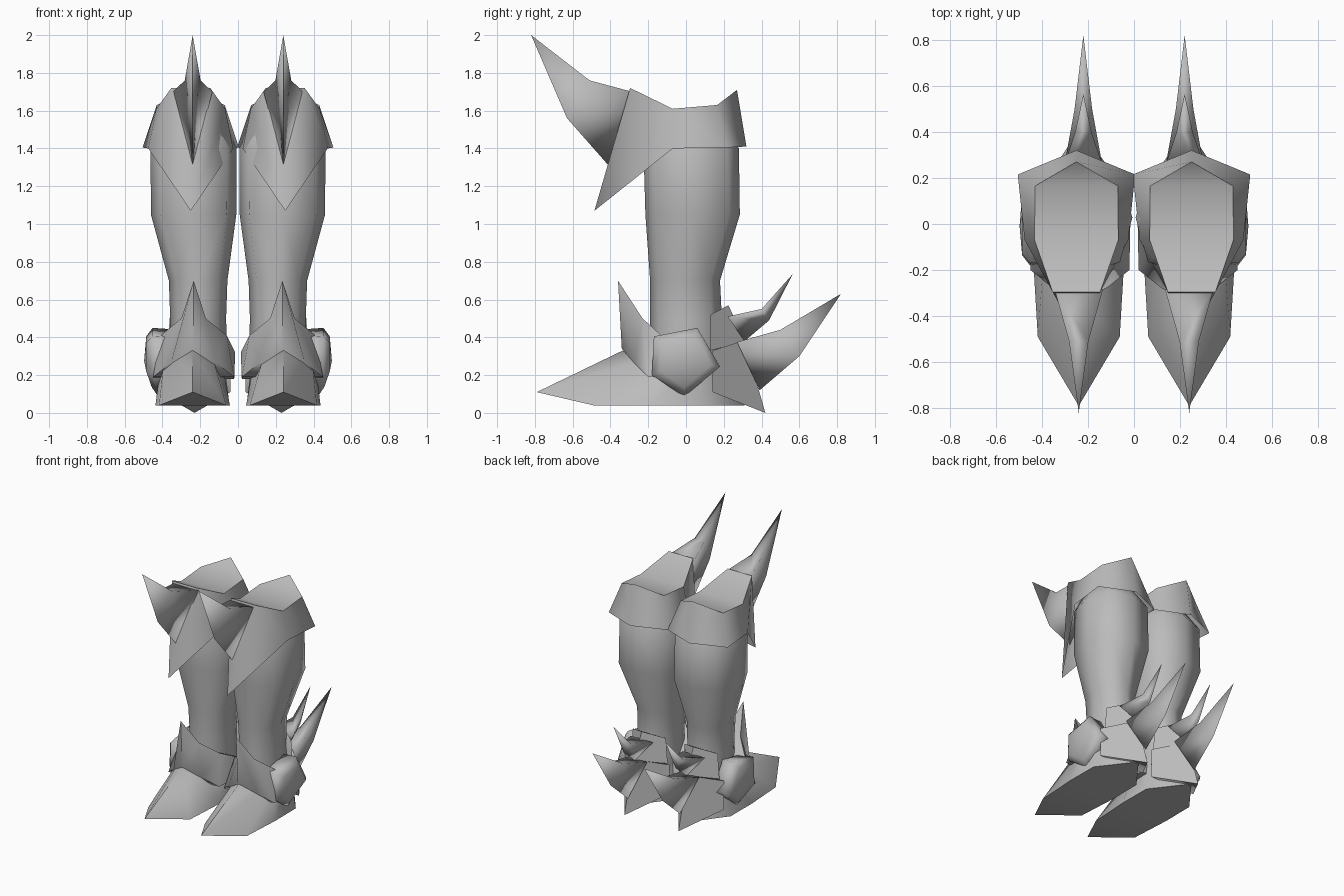
import bpy, bmesh, math

if "Cube" in bpy.data.objects:
    bpy.data.objects.remove(bpy.data.objects["Cube"])

steel = bpy.data.materials.new("steel_grey")
steel.diffuse_color = (0.5, 0.5, 0.5, 1)
steel.use_nodes = True
steel.node_tree.nodes["Principled BSDF"].inputs["Base Color"].default_value = steel.diffuse_color


def finish(name, bm, angle):
    """Turn a bmesh into a smooth-by-angle object, mirrored to the other boot."""
    bmesh.ops.remove_doubles(bm, verts=bm.verts[:], dist=0.0005)
    bmesh.ops.recalc_face_normals(bm, faces=bm.faces[:])
    me = bpy.data.meshes.new(name)
    bm.to_mesh(me)
    bm.free()
    me.materials.append(steel)
    ob = bpy.data.objects.new(name, me)
    bpy.context.collection.objects.link(ob)
    bpy.ops.object.select_all(action='DESELECT')
    ob.select_set(True)
    bpy.context.view_layer.objects.active = ob
    bpy.ops.object.shade_smooth_by_angle(angle=math.radians(angle))
    mod = ob.modifiers.new("other_boot", 'MIRROR')
    mod.use_mirror_merge = False
    return ob


def add_face(bm, pts):
    """Add a face, skipping repeated corners."""
    out = []
    for p in pts:
        if all((q.co - p.co).length > 0.0005 for q in out):
            out.append(p)
    if len(out) > 2:
        bm.faces.new([bm.verts.new(p.co) for p in out])


def sym_loft(name, cx, rows, caps=(True, True), angle=75):
    """Loft half outlines (x offset, y, z), each reflected about x = cx."""
    bm = bmesh.new()
    tmp = bmesh.new()
    R = [[tmp.verts.new((cx + x, y, z)) for x, y, z in r] for r in rows]
    L = [[tmp.verts.new((cx - x, y, z)) for x, y, z in r] for r in rows]
    n = len(rows[0])
    for a in range(len(rows) - 1):
        b = a + 1
        for i in range(n - 1):
            add_face(bm, [R[a][i], R[a][i + 1], R[b][i + 1], R[b][i]])
            add_face(bm, [L[a][i + 1], L[a][i], L[b][i], L[b][i + 1]])
        for i in (0, n - 1):
            add_face(bm, [R[a][i], L[a][i], L[b][i], R[b][i]])
    for flag, k in zip(caps, (0, -1)):
        if flag:
            for i in range(n - 1):
                add_face(bm, [R[k][i], R[k][i + 1], L[k][i + 1], L[k][i]])
    tmp.free()
    return finish(name, bm, angle)


def spike(name, cx, base, mid, tip):
    """Three-sided horn; base and mid are (half width, top y, z, keel y, z)."""
    rows = [[(w, ty, tz), (0, ky, kz)] for w, ty, tz, ky, kz in (base, mid)]
    rows.append([(0, *tip), (0, *tip)])
    return sym_loft(name, cx, rows, angle=130)


# Shin: eight-sided tapered tube (half width, front y, back y, z, squareness)
shin = []
for hw, y0, y1, z, sq in ((0.155, -0.19, 0.20, 0.25, 1), (0.148, -0.19, 0.19, 0.5, 1),
                          (0.155, -0.19, 0.18, 0.70, 1.03), (0.226, -0.215, 0.285, 1.05, 1.1),
                          (0.228, -0.225, 0.28, 1.40, 1.08), (0.15, -0.17, 0.18, 1.56, 1)):
    row = []
    for k in range(5):
        t = k * math.pi / 4
        s = sq if k % 2 else 1
        row.append((hw * s * math.sin(t) if 0 < k < 4 else 0,
                    (y0 + y1) / 2 + (y1 - y0) / 2 * s * math.cos(t), z))
    shin.append(row)
leg = sym_loft("shin", 0.235, shin)
for v in leg.data.vertices:          # ankles sit slightly inward
    if v.co.z < 0.9:
        v.co.x -= 0.024

# Knee cuff with a pointed front and a folded lid
sym_loft("knee_cuff", 0.25, [
    [(0, 0.32, 1.41), (0.255, 0.215, 1.405), (0.225, -0.07, 1.40), (0, -0.485, 1.07)],
    [(0, 0.27, 1.71), (0.18, 0.165, 1.63), (0.182, -0.07, 1.61), (0.103, -0.296, 1.72)],
], caps=(False, True), angle=68)
spike("knee_spike", 0.24, (0.105, -0.285, 1.70, -0.41, 1.31),
      (0.042, -0.51, 1.76, -0.63, 1.56), (-0.82, 2.0))

# Foot: pointed toe that lifts off the sole, heel tapering to a point
sym_loft("foot", 0.24, [
    [(0, -0.79, 0.11), (0.178, -0.49, 0.04), (0.197, -0.17, 0.04),
     (0.195, 0.08, 0.04), (0.02, 0.31, 0.04)],
    [(0, -0.335, 0.33), (0.11, -0.24, 0.28), (0.15, -0.12, 0.30),
     (0.16, 0.06, 0.33), (0.02, 0.24, 0.34)],
], angle=80)

# Ankle guard rising to a point in front
sym_loft("ankle_guard", 0.235, [
    [(0.215, 0.06, 0.18), (0.215, -0.20, 0.19), (0.12, -0.275, 0.265), (0, -0.34, 0.34)],
    [(0.22, 0.05, 0.32), (0.175, -0.13, 0.41), (0.065, -0.23, 0.50), (0, -0.36, 0.70)],
])

# Heel plates and their spikes
sym_loft("heel_plate", 0.23, [
    [(0.19, 0.14, 0.11), (0, 0.42, 0.0)],
    [(0.19, 0.14, 0.33), (0, 0.31, 0.385)],
])
sym_loft("upper_heel_plate", 0.22, [
    [(0.155, 0.13, 0.33), (0, 0.31, 0.38)],
    [(0.14, 0.13, 0.52), (0, 0.225, 0.57)],
])
spike("heel_spike", 0.22, (0.08, 0.27, 0.375, 0.39, 0.12),
      (0.038, 0.50, 0.44, 0.60, 0.30), (0.82, 0.63))
spike("upper_heel_spike", 0.22, (0.095, 0.22, 0.51, 0.31, 0.38),
      (0.035, 0.40, 0.55, 0.44, 0.49), (0.565, 0.735))

# Domed five-sided ankle disc on the outer side
bm = bmesh.new()
corners = [(-0.17, 0.405), (0.06, 0.45), (0.18, 0.245), (-0.01, 0.085), (-0.18, 0.20)]
cy, cz = -0.01, 0.275
rings = [[bm.verts.new((x - (0.03 if z < 0.1 else 0), cy + (y - cy) * s, cz + (z - cz) * s))
          for y, z in corners]
         for x, s in ((0.35, 0.96), (0.452, 1.0), (0.486, 0.74))]
for a, b in zip(rings, rings[1:]):
    for i in range(5):
        j = (i + 1) % 5
        bm.faces.new((a[i], a[j], b[j], b[i]))
apex = bm.verts.new((0.497, cy, cz))
for i in range(5):
    bm.faces.new((rings[-1][i], rings[-1][(i + 1) % 5], apex))
bm.faces.new(rings[0])
finish("ankle_disc", bm, 88)
